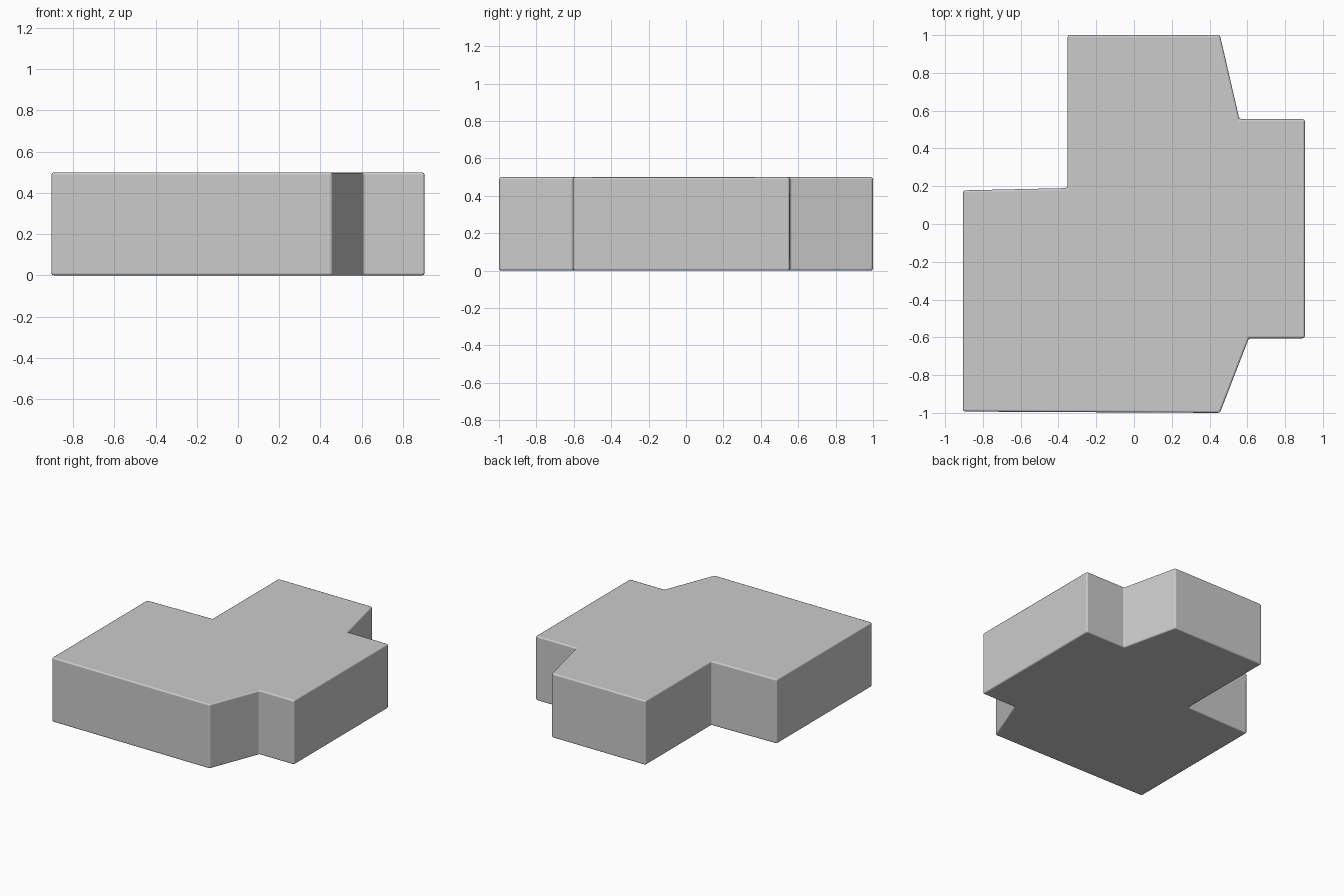
import bpy, bmesh

if "Cube" in bpy.data.objects:
    bpy.data.objects.remove(bpy.data.objects["Cube"])

# Plan outline of the slab, counter-clockwise from the front left corner
OUTLINE = [(-0.905, -0.993), (0.455, -1.0), (0.608, -0.605), (0.905, -0.605),
           (0.905, 0.555), (0.558, 0.555), (0.455, 1.0), (-0.352, 1.0),
           (-0.352, 0.19), (-0.905, 0.178)]
HEIGHT = 0.5

# Extrude the outline upward
bm = bmesh.new()
base = bm.faces.new([bm.verts.new((x, y, 0)) for x, y in OUTLINE])
top = bmesh.ops.extrude_face_region(bm, geom=[base], use_keep_orig=True)
verts = [g for g in top["geom"] if isinstance(g, bmesh.types.BMVert)]
bmesh.ops.translate(bm, verts=verts, vec=(0, 0, HEIGHT))
bmesh.ops.recalc_face_normals(bm, faces=bm.faces[:])

mesh = bpy.data.meshes.new("building_slab")
bm.to_mesh(mesh)
bm.free()
slab = bpy.data.objects.new("building_slab", mesh)
bpy.context.collection.objects.link(slab)

# Softened edges
bevel = slab.modifiers.new("soft_edges", "BEVEL")
bevel.width = 0.012
bevel.segments = 2
bevel.limit_method = "ANGLE"
bevel.harden_normals = True
for poly in mesh.polygons:
    poly.use_smooth = True
